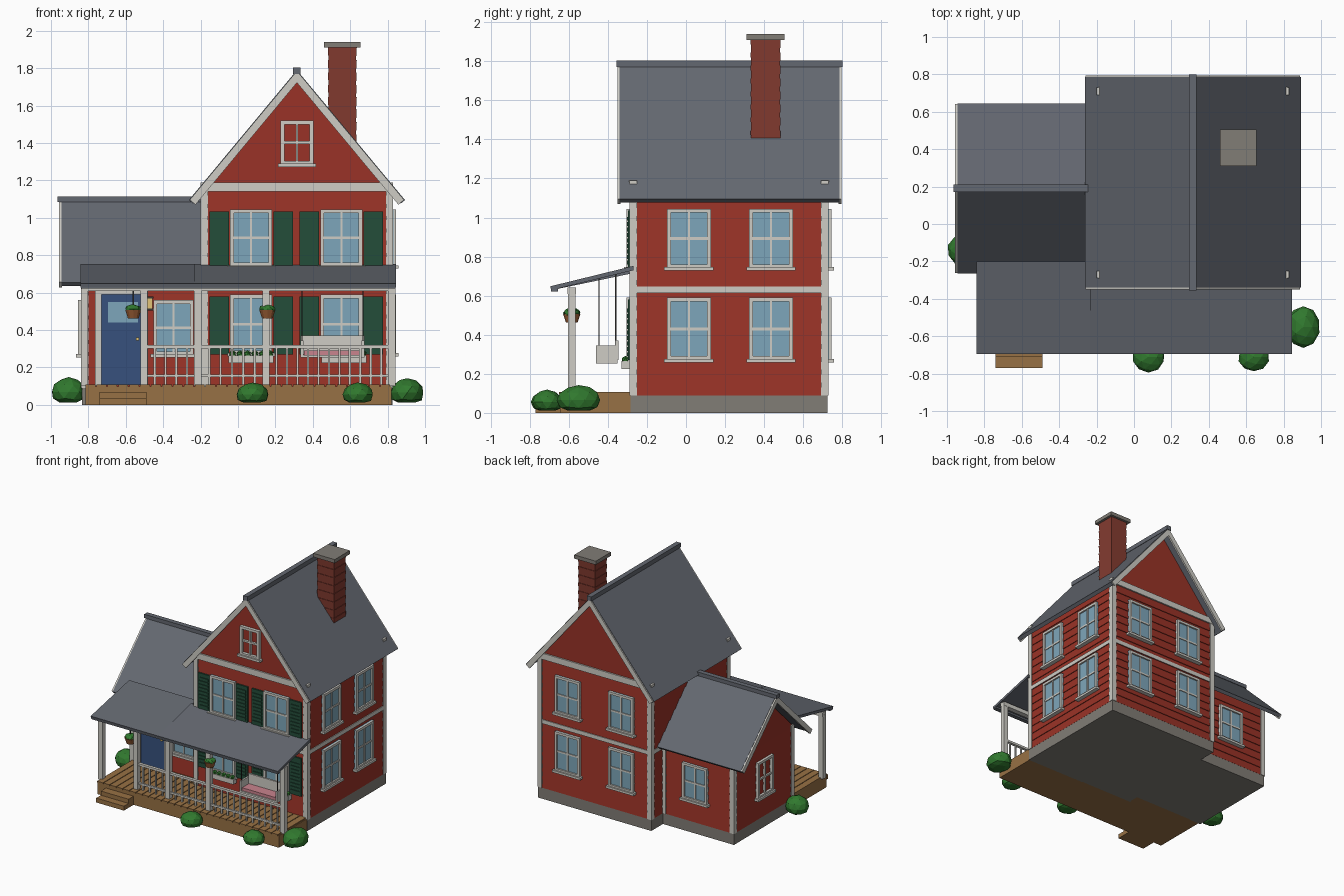
import bpy, bmesh, math, random
from mathutils import Vector

if "Cube" in bpy.data.objects:
    bpy.data.objects.remove(bpy.data.objects["Cube"])
random.seed(4)

def mat(name, r, g, b):
    m = bpy.data.materials.new(name)
    m.diffuse_color = tuple((c / 255) ** 2.2 for c in (r, g, b)) + (1,)
    m.use_nodes = True
    m.node_tree.nodes["Principled BSDF"].inputs["Base Color"].default_value = m.diffuse_color
    return m

RED, WHITE = mat("red siding", 152, 54, 43), mat("white trim", 205, 203, 196)
SLATE, STONE = mat("slate", 100, 104, 112), mat("stone", 128, 124, 117)
GLASS, GREEN = mat("glass", 125, 165, 185), mat("shutter green", 40, 78, 60)
WOOD, LEAF = mat("wood", 150, 112, 70), mat("leaf", 52, 120, 50)
BLUE, BRICK = mat("door blue", 58, 82, 125), mat("brick", 132, 62, 52)
PINK, DARK = mat("cushion pink", 200, 130, 140), mat("dark metal", 60, 58, 56)
CLAY, LAMP = mat("basket", 150, 92, 55), mat("lamp glow", 225, 195, 120)

def finish(name, bm, m):
    bmesh.ops.recalc_face_normals(bm, faces=bm.faces)
    me = bpy.data.meshes.new(name)
    bm.to_mesh(me); bm.free()
    me.materials.append(m)
    o = bpy.data.objects.new(name, me)
    bpy.context.collection.objects.link(o)
    return o

def add_box(bm, x0, x1, y0, y1, z0, z1, flare=0):
    """Box; flare widens its bottom edge."""
    lo = [bm.verts.new((x, y, z0)) for x, y in ((x0-flare, y0-flare), (x1+flare, y0-flare), (x1+flare, y1+flare), (x0-flare, y1+flare))]
    hi = [bm.verts.new((x, y, z1)) for x, y in ((x0, y0), (x1, y0), (x1, y1), (x0, y1))]
    bm.faces.new(lo); bm.faces.new(hi)
    for i in range(4):
        j = (i + 1) % 4
        bm.faces.new((lo[i], lo[j], hi[j], hi[i]))

def boxes(name, m, *lst):
    bm = bmesh.new()
    for b in lst:
        add_box(bm, *b)
    return finish(name, bm, m)

def prism(name, m, pts, axis, a, b):
    """Extrude a (side, z) profile along x or y."""
    bm = bmesh.new()
    ends = [[bm.verts.new((p, t, z) if axis == 'y' else (t, p, z)) for p, z in pts] for t in (a, b)]
    bm.faces.new(ends[0]); bm.faces.new(ends[1])
    for i in range(len(pts)):
        j = (i + 1) % len(pts)
        bm.faces.new((ends[0][i], ends[0][j], ends[1][j], ends[1][i]))
    return finish(name, bm, m)

def chevron(c, zt, w, ze, t):
    h = zt - ze
    L = math.hypot(w, h)
    ix, iz = w - t * h / L, ze - t * w / L
    return [(c, zt), (c + w, ze), (c + ix, iz), (c, zt - t * L / w), (c - ix, iz), (c - w, ze)]

def courses(name, m, x0, x1, y0, y1, z0, z1, n, flare):
    s = (z1 - z0) / n
    return boxes(name, m, *[(x0, x1, y0, y1, z0 + i*s, z0 + (i+1)*s, flare) for i in range(n)])

# Box on a wall: u along the wall, d outward
def wb(face, pos, u0, u1, d0, d1, z0, z1):
    s = -1 if face in 'FL' else 1
    a, b = sorted((pos + s*d0, pos + s*d1))
    return (u0, u1, a, b, z0, z1) if face in 'FB' else (a, b, u0, u1, z0, z1)

def window(name, face, pos, u, z0, z1, w=.225, glass=True):
    f, a, b, zm = .02, u - w/2, u + w/2, (z0 + z1) / 2
    B = lambda *k: wb(face, pos, *k)
    if glass:
        boxes(name + "_glass", GLASS, B(a, b, 0, .012, z0, z1))
    boxes(name + "_frame", WHITE, B(a, a+f, 0, .025, z0, z1), B(b-f, b, 0, .025, z0, z1),
          B(a+f, b-f, 0, .025, z1-f, z1), B(a+f, b-f, 0, .025, z0, z0+f),
          B(u-.006, u+.006, 0, .019, z0+f, z1-f), B(a+f, b-f, 0, .018, zm-.007, zm+.007),
          B(a-.014, b+.014, 0, .037, z0-.012, z0+.006))

# Main block
X0, X1, Y0, Y1, C = -.19, .82, -.28, .72, .315
boxes("main_foundation", STONE, (X0-.005, X1+.005, Y0-.005, Y1+.005, 0, .092))
courses("main_siding", RED, X0, X1, Y0, Y1, .09, 1.14, 16, .006)
prism("main_gable", RED, [(X0, 1.12), (X1, 1.12), (X1, 1.14), (C, 1.74), (X0, 1.14)], 'y', Y0, Y1)
boxes("main_corner_boards", WHITE, *[(x - .02, x + .02, y - .02, y + .02, .09, 1.19)
      for x in (X0+.01, X1-.01) for y in (Y0+.01, Y1-.01)])
boxes("main_belt_trim", WHITE, (X0-.009, X1+.009, Y0-.009, Y1+.009, .615, .648))
boxes("main_frieze", WHITE, (X0, X1, Y0-.012, Y0, 1.14, 1.19), (X0, X1, Y1, Y1+.012, 1.14, 1.19))
prism("main_roof", SLATE, chevron(C, 1.79, .578, 1.095, .03), 'y', -.34, .785)
for y0, y1 in ((-.35, -.335), (.78, .795)):
    prism("main_rake_board", WHITE, chevron(C, 1.785, .573, 1.096, .04), 'y', y0, y1)
boxes("main_ridge_cap", SLATE, (C-.02, C+.02, -.355, .8, 1.77, 1.805))

# Chimney
courses("chimney", BRICK, .48, .635, .33, .485, 1.38, 1.91, 8, -.004)
boxes("chimney_cap", STONE, (.46, .655, .31, .505, 1.91, 1.94))

# Left wing
W0, V0, V1, D = -.83, -.19, .57, .19
boxes("wing_foundation", STONE, (W0-.005, X0, V0-.005, V1+.005, 0, .092))
courses("wing_siding", RED, W0, X0, V0, V1, .09, .67, 9, .006)
prism("wing_gable", RED, [(V0, .65), (V1, .65), (V1, .68), (D, 1.06), (V0, .68)], 'x', W0, X0)
boxes("wing_corner_boards", WHITE, *[(x - .02, x + .02, y - .02, y + .02, .09, .69)
      for x, y in ((W0+.01, V0+.01), (W0+.01, V1-.01), (X0-.012, V1-.01))])
prism("wing_roof", SLATE, chevron(D, 1.1, .455, .655, .028), 'x', -.945, X0)
prism("wing_rake_board", WHITE, chevron(D, 1.096, .451, .656, .038), 'x', -.957, -.94)
boxes("wing_ridge_cap", SLATE, (-.965, X0, D-.02, D+.02, 1.085, 1.115))

# Windows and shutters
for i, (z0, z1) in enumerate(((.27, .59), (.74, 1.045))):
    for j, u in enumerate((.07, .553)):
        window(f"front_window_{i}{j}", 'F', Y0, u, z0, z1)
        window(f"back_window_{i}{j}", 'B', Y1, u, z0, z1)
        for k in (-1, 1):
            c = u + k * .171
            slats = [wb('F', Y0, c-.04, c+.04, .012, .022, z0+.02+n*.028, z0+.04+n*.028) for n in range(9)]
            boxes("shutter", GREEN, wb('F', Y0, c-.052, c+.052, 0, .016, z0, z1-.01), *slats)
    for j, u in enumerate((.015, .435)):
        window(f"right_window_{i}{j}", 'R', X1, u, z0, z1)
window("attic_window", 'F', Y0, C, 1.285, 1.52, .175, False)
window("wing_front_window", 'F', V0, -.345, .265, .56, .215)
window("wing_back_window", 'B', V1, -.49, .265, .56, .225)
window("wing_side_window", 'L', W0, D, .265, .56, .2, False)
for u in (.07, .567):
    boxes("flower_box", WHITE, (u-.12, u+.12, -.33, -.29, .225, .265))

# Foliage: low-poly flattened spheres
def foliage(name, c, r, sub=2, jitter=.06):
    bm = bmesh.new()
    bmesh.ops.create_icosphere(bm, subdivisions=sub, radius=1)
    for v in bm.verts:
        k = 1 - random.random() * jitter
        v.co = Vector(c) + Vector((v.co[i] * r[i] * k for i in range(3)))
        v.co.z = max(v.co.z, .012)
    return finish(name, bm, LEAF)

foliage("bush_left", (-.905, -.14, .07), (.095, .09, .08))
foliage("bush_front_middle", (.077, -.71, .055), (.09, .085, .065))
foliage("bush_front_right", (.64, -.71, .055), (.085, .08, .065))
foliage("bush_right", (.905, -.55, .065), (.095, .115, .08))
for u in (.07, .567):
    for k in range(6):
        foliage("flower_box_plant", (u - .1 + k*.04, -.31, .272), (.022, .022, .02), 1)

# Front door and lamp
boxes("door_frame", WHITE, wb('F', V0, -.765, -.73, 0, .03, .1, .625), wb('F', V0, -.512, -.48, 0, .03, .1, .625),
      wb('F', V0, -.73, -.512, 0, .03, .59, .625))
boxes("front_door", BLUE, wb('F', V0, -.73, -.512, 0, .018, .105, .59))
boxes("door_glass", GLASS, wb('F', V0, -.695, -.535, .01, .022, .44, .55))
boxes("door_knob", LAMP, wb('F', V0, -.545, -.53, .01, .035, .345, .36))
boxes("wall_lamp", LAMP, (-.483, -.457, -.25, -.22, .515, .57))
boxes("wall_lamp_caps", DARK, (-.488, -.452, -.255, -.19, .57, .58), (-.488, -.452, -.255, -.215, .505, .515))

# Porch deck and steps
PF = -.645
boxes("porch_base", WOOD, (-.815, .82, PF, Y0, 0, .098), (-.815, X0, Y0, V0, 0, .098))
n = 28
s = 1.635 / n
boxes("porch_planks", WOOD, *[(-.815 + i*s, -.815 + (i+1)*s - .006, PF-.006, V0 if -.815 + (i+1)*s < X0 else Y0, .096, .108)
                              for i in range(n)])
boxes("porch_steps", WOOD, (-.74, -.49, -.71, PF, 0, .07), (-.74, -.49, -.77, -.71, 0, .036))

# Porch posts, beam, railing
posts = (-.82, -.502, -.215, .15, .822)
boxes("porch_posts", WHITE, *[(x-.019, x+.019, -.604, -.566, .1, .62) for x in posts])
boxes("porch_beam", WHITE, (-.838, .842, -.606, -.564, .608, .642))
rail = [(-.5, .82, -.597, -.573, .302, .32), (-.5, .82, -.593, -.577, .148, .163)]
for a, b in zip(posts[1:], posts[2:]):
    k = round((b - a) / .057)
    rail += [(a + (b-a)*i/k - .006, a + (b-a)*i/k + .006, -.591, -.579, .108, .305) for i in range(1, k)]
boxes("porch_railing", WHITE, *rail)

# Porch roof in two slopes
for name, x0, x1, yb in (("porch_roof_left", -.842, -.235, -.2), ("porch_roof_right", -.235, .845, -.27)):
    prism(name, SLATE, [(-.69, .628), (-.695, .648), (yb, .752), (yb, .73)], 'x', x0, x1)
boxes("porch_gutter", SLATE, (-.84, .843, -.69, -.655, .622, .643))

# Porch swing
boxes("swing_bench", WHITE, (.335, .675, -.46, -.35, .252, .266), (.335, .675, -.36, -.345, .27, .37),
      *[(x, x+.014, -.46, -.35, .26, .345) for x in (.335, .661)])
boxes("swing_cushion", PINK, (.352, .658, -.45, -.362, .266, .29))
boxes("swing_ropes", DARK, *[(x-.003, x+.003, y-.003, y+.003, .34, z) for x in (.342, .668) for y, z in ((-.445, .69), (-.36, .71))])

# Hanging baskets
for x in (-.56, .157):
    bm = bmesh.new()
    bmesh.ops.create_cone(bm, cap_ends=True, segments=10, radius1=.03, radius2=.045, depth=.045)
    bmesh.ops.translate(bm, verts=bm.verts, vec=(x, -.585, .485))
    finish("hanging_basket", bm, CLAY)
    foliage("basket_plant", (x, -.585, .512), (.047, .047, .028), 2, .2)
    boxes("basket_chain", DARK, (x-.003, x+.003, -.588, -.582, .52, .61))
